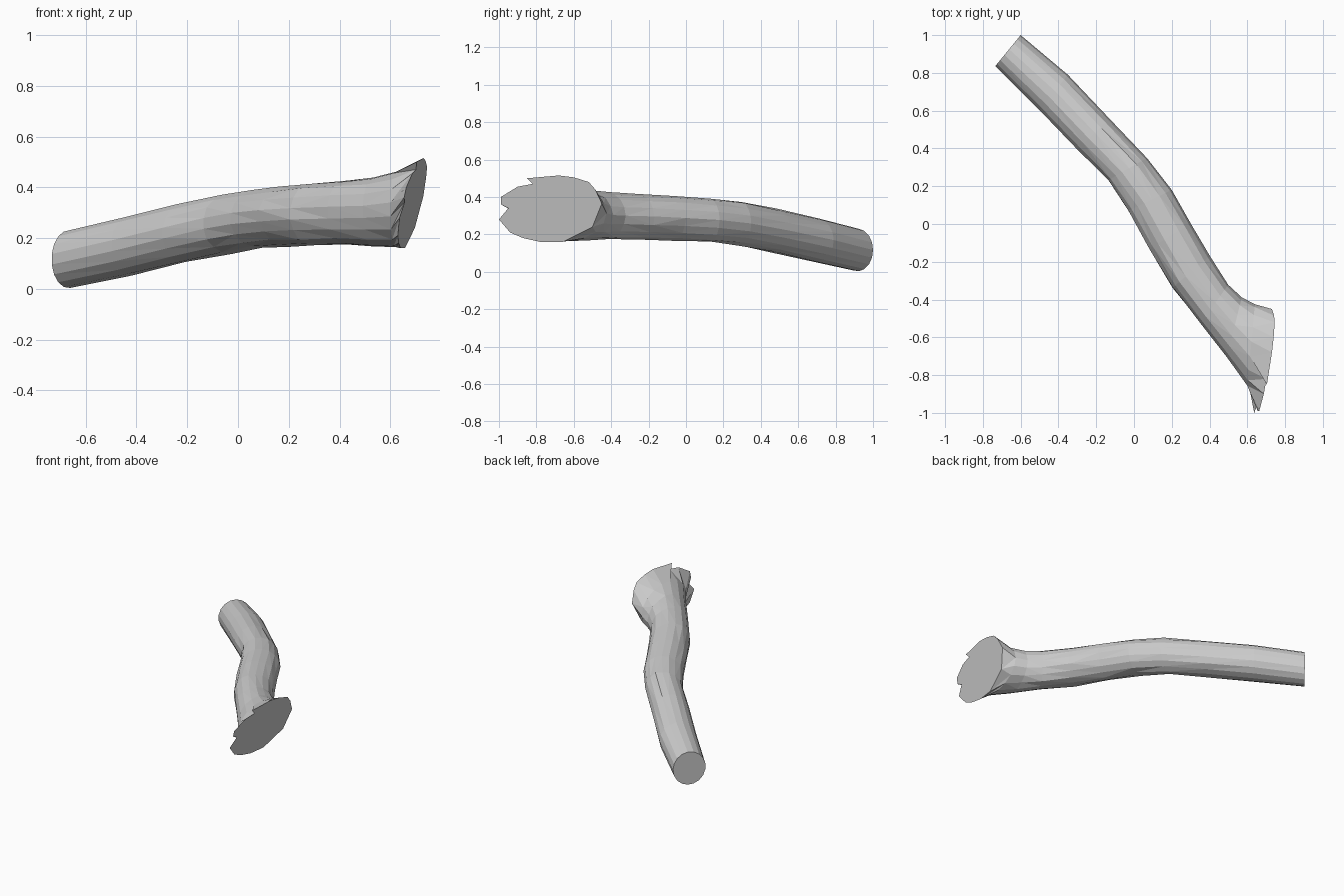
import bpy, bmesh, math, random
from mathutils import Vector

random.seed(4)
cube = bpy.data.objects.get("Cube")
if cube:
    bpy.data.objects.remove(cube)

# One plain grey material
grey = bpy.data.materials.new("light_grey")
grey.use_nodes = True
colour = (0.6, 0.6, 0.6, 1)
grey.diffuse_color = colour
grey.node_tree.nodes["Principled BSDF"].inputs["Base Color"].default_value = colour

# Cross-sections along the limb: left edge, right edge, bottom and top height
SECTIONS = [
    ((-.735, .835), (-.60, 1.0), .003, .23),
    ((-.50, .60), (-.35, .79), .052, .287),
    ((-.30, .39), (-.13, .56), .10, .338),
    ((-.14, .23), (.07, .35), .138, .378),
    ((-.03, .07), (.20, .18), .158, .396),
    ((.08, -.13), (.30, .0), .165, .41),
    ((.20, -.34), (.40, -.17), .17, .422),
    ((.35, -.53), (.50, -.32), .17, .43),
    ((.49, -.71), (.57, -.39), .168, .438),
    ((.60, -.86), (.64, -.425), .164, .462),
]
# Ragged outline (y, z) of the flared, sawn end
FLARE = [(-.45, .365), (-.485, .44), (-.52, .48), (-.60, .505), (-.68, .515),
         (-.85, .50), (-.82, .47), (-.90, .455), (-.99, .40), (-.99, .36),
         (-.95, .34), (-1.0, .28), (-.94, .21), (-.87, .18), (-.78, .16),
         (-.66, .16), (-.50, .24)]
SIDES = len(FLARE)


def limb_ring(left, right, low, high, rough):
    """Oval ring spanning two edges, slightly uneven."""
    a, b = Vector((*left, 0)), Vector((*right, 0))
    centre = (a + b) / 2 + Vector((0, 0, (low + high) / 2))
    ring = []
    for i in range(SIDES):
        t = math.tau * i / SIDES
        offset = (b - a) / 2 * math.cos(t) + Vector((0, 0, (high - low) / 2 * math.sin(t)))
        ring.append(centre + offset * (1 + random.uniform(-rough, rough / 3)))
    return ring


bm = bmesh.new()
rings = [limb_ring(*s, 0.05 if 1 < i < 9 else 0) for i, s in enumerate(SECTIONS)]
# The sawn end lies on a single leaning plane
rings.append([Vector((.715 + .138 * y + .212 * z, y, z)) for y, z in FLARE])
loops = [[bm.verts.new(p) for p in ring] for ring in rings]

# Bark facets between rings
bark = []
for lower, upper in zip(loops, loops[1:]):
    for i in range(SIDES):
        j = (i + 1) % SIDES
        bark.append(bm.faces.new((lower[i], lower[j], upper[j], upper[i])))
bmesh.ops.triangulate(bm, faces=bark)

# Flat end caps
bm.faces.new(loops[0])
bm.faces.new(loops[-1])
bmesh.ops.recalc_face_normals(bm, faces=bm.faces)

mesh = bpy.data.meshes.new("branch")
bm.to_mesh(mesh)
bm.free()
mesh.materials.append(grey)
branch = bpy.data.objects.new("branch", mesh)
bpy.context.collection.objects.link(branch)
